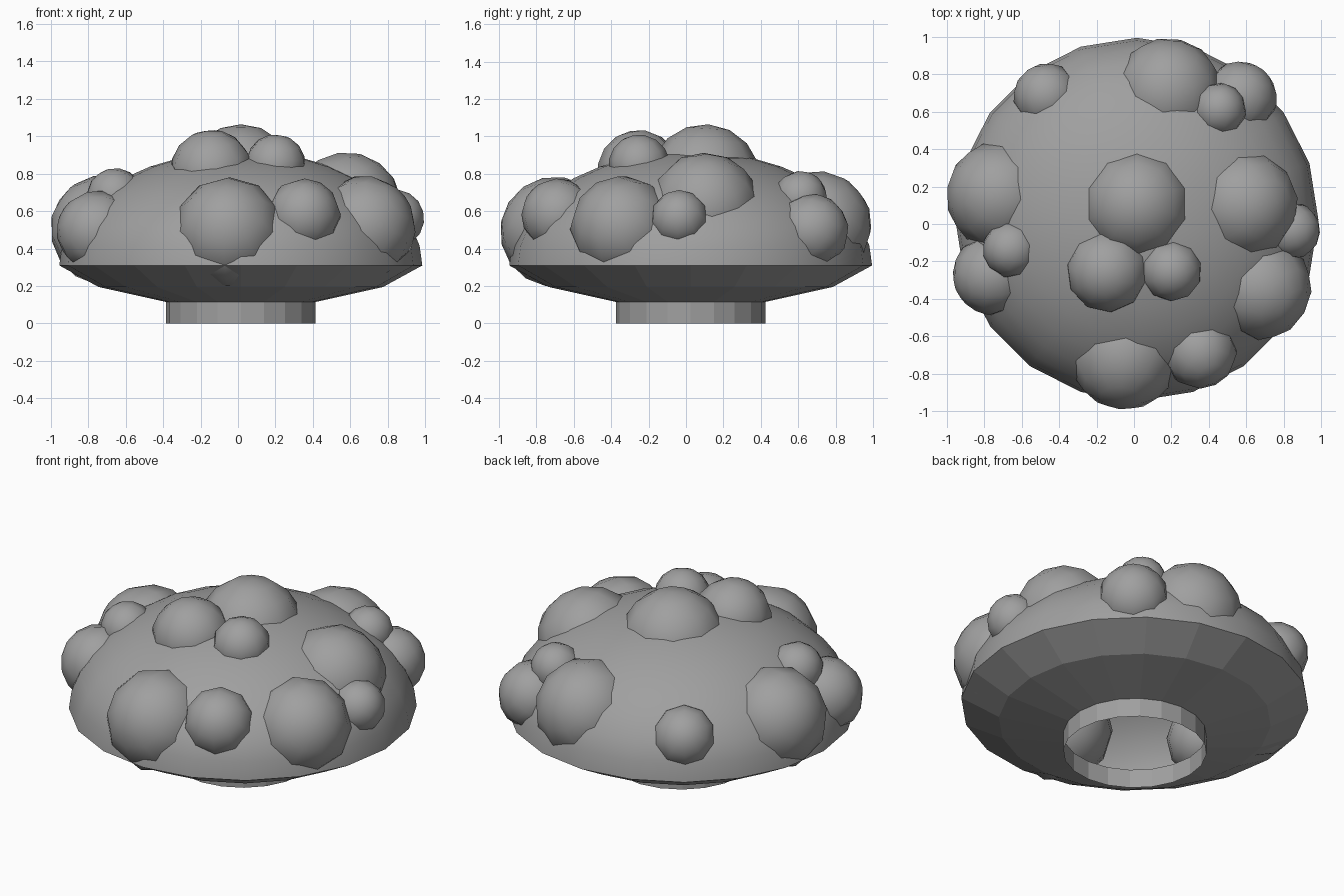
import bpy, bmesh, math
from mathutils import Vector, Matrix

cube = bpy.data.objects.get("Cube")
if cube:
    bpy.data.objects.remove(cube)

CENTRE = Vector((0.015, 0.025, 0.31))   # middle of the cap rim
RADIUS, HEIGHT, SIDES = 0.97, 0.61, 20

grey = bpy.data.materials.new("mid_grey")
grey.use_nodes = True
grey.diffuse_color = (0.35, 0.35, 0.35, 1)
bsdf = grey.node_tree.nodes["Principled BSDF"]
bsdf.inputs["Base Color"].default_value = grey.diffuse_color
bsdf.inputs["Roughness"].default_value = 0.8


def add_object(name, bm, smooth):
    mesh = bpy.data.meshes.new(name)
    for face in bm.faces:
        face.smooth = smooth
    bm.to_mesh(mesh)
    bm.free()
    mesh.materials.append(grey)
    obj = bpy.data.objects.new(name, mesh)
    bpy.context.collection.objects.link(obj)
    return obj


def lathe(name, profile, smooth):
    """Spin (radius, z) points around the upright axis; profile runs bottom to top."""
    bm = bmesh.new()
    rings = []
    for r, z in profile:
        ring = []
        for i in range(SIDES):
            a = math.tau * i / SIDES
            ring.append(bm.verts.new((CENTRE.x + r * math.cos(a), CENTRE.y + r * math.sin(a), z)))
        rings.append(ring)
    for low, high in zip(rings, rings[1:]):
        for i in range(SIDES):
            j = (i + 1) % SIDES
            bm.faces.new((low[i], low[j], high[j], high[i]))
    bmesh.ops.remove_doubles(bm, verts=bm.verts, dist=0.0005)
    return add_object(name, bm, smooth)


# Domed cap, its underside and the open neck
steps = 9
arc = [math.pi / 2 * i / steps for i in range(steps + 1)]
lathe("dome_cap", [(RADIUS * math.cos(a), CENTRE.z + HEIGHT * math.sin(a)) for a in arc], True)
lathe("cap_underside", [(0.40, 0.115), (0.76, 0.195), (RADIUS, CENTRE.z)], False)
lathe("neck_tube", [(0.40, 0), (0.40, 0.115)], False)


def bump(name, x, y, z, r):
    """Low-poly ball sunk into the cap, its pole along the cap's normal."""
    rel = Vector((x, y, z)) - CENTRE
    normal = Vector((rel.x / RADIUS**2, rel.y / RADIUS**2, rel.z / HEIGHT**2))
    turn = normal.to_track_quat('Z', 'Y').to_matrix().to_4x4()
    bm = bmesh.new()
    bmesh.ops.create_uvsphere(bm, u_segments=10, v_segments=8, radius=r,
                              matrix=Matrix.Translation((x, y, z)) @ turn)
    add_object(name, bm, True)


# Bumps scattered over the cap
bump("crown_bump_large", 0.015, 0.10, 0.765, 0.30)
bump("crown_bump_medium", -0.14, -0.25, 0.81, 0.225)
bump("crown_bump_small", 0.20, -0.25, 0.845, 0.165)
bump("left_bump_upper", 0.58, 0.10, 0.615, 0.30)
bump("left_bump_small", 0.84, -0.035, 0.56, 0.155)
bump("left_bump_front", 0.67, -0.34, 0.51, 0.28)
bump("front_bump_large", -0.05, -0.70, 0.49, 0.295)
bump("front_bump_small", 0.35, -0.68, 0.575, 0.20)
bump("right_bump_large", -0.71, 0.15, 0.50, 0.295)
bump("right_bump_small", -0.655, -0.135, 0.675, 0.155)
bump("right_bump_front", -0.75, -0.27, 0.49, 0.22)
bump("back_bump_single", -0.465, 0.68, 0.52, 0.18)
bump("back_bump_large", 0.18, 0.70, 0.52, 0.295)
bump("back_bump_side", 0.565, 0.67, 0.495, 0.20)
bump("back_bump_small", 0.455, 0.61, 0.67, 0.145)
